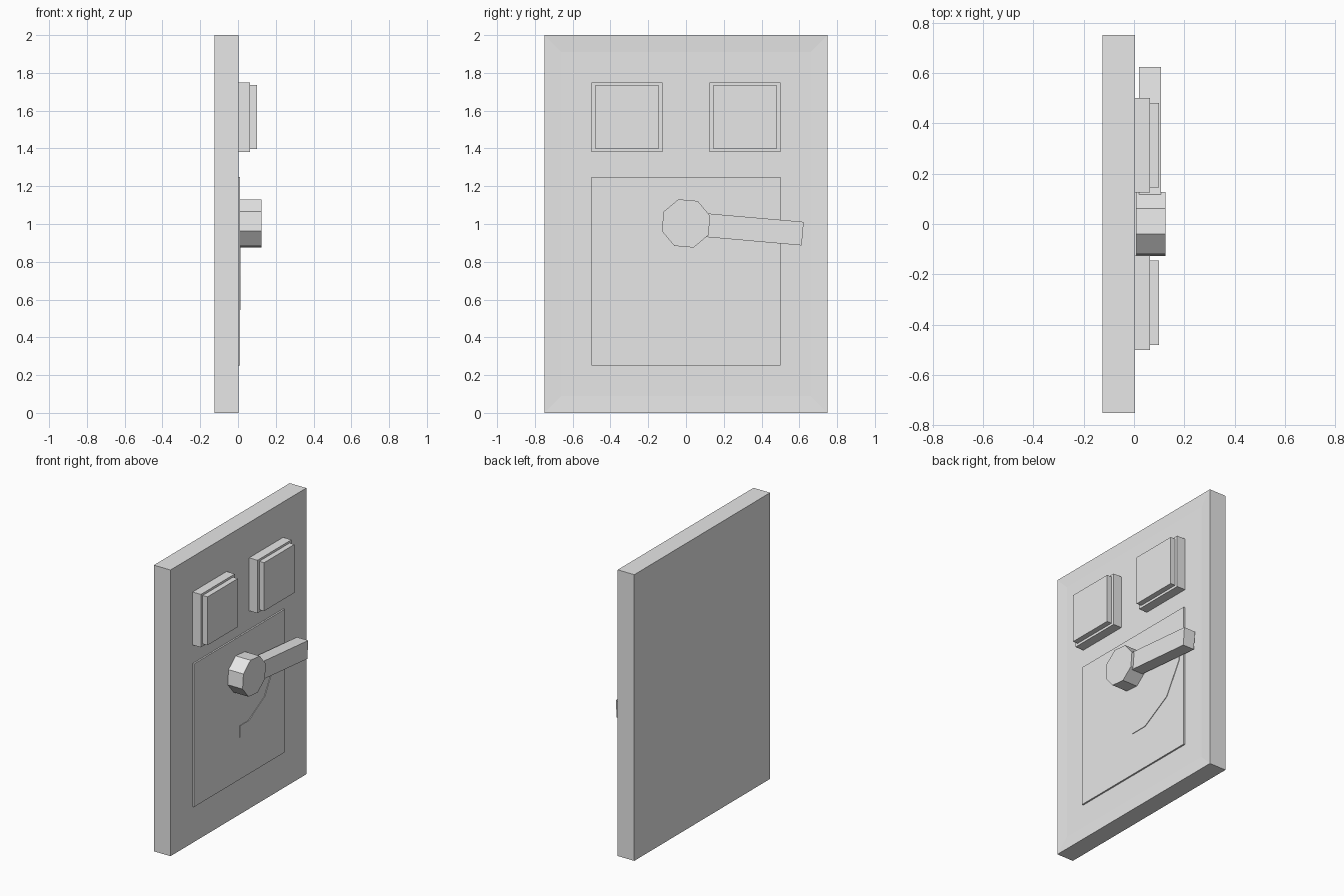
import bpy, bmesh
from math import sin, cos, radians
from mathutils import Matrix, Vector

if "Cube" in bpy.data.objects:
    bpy.data.objects.remove(bpy.data.objects["Cube"], do_unlink=True)

grey = bpy.data.materials.new("light_grey")
grey.use_nodes = True
COLOUR = (0.8, 0.8, 0.8, 1)
grey.diffuse_color = COLOUR
grey.node_tree.nodes["Principled BSDF"].inputs["Base Color"].default_value = COLOUR


def finish(name, bm):
    bmesh.ops.recalc_face_normals(bm, faces=bm.faces[:])
    mesh = bpy.data.meshes.new(name)
    bm.to_mesh(mesh)
    bm.free()
    mesh.materials.append(grey)
    obj = bpy.data.objects.new(name, mesh)
    bpy.context.collection.objects.link(obj)
    return obj


def prism(name, outline, x0, x1):
    """Extrude a (y, z) outline from x0 to x1."""
    bm = bmesh.new()
    face = bm.faces.new([bm.verts.new((x0, y, z)) for y, z in outline])
    new = bmesh.ops.extrude_face_region(bm, geom=[face])["geom"]
    verts = [v for v in new if isinstance(v, bmesh.types.BMVert)]
    bmesh.ops.translate(bm, verts=verts, vec=(x1 - x0, 0, 0))
    return finish(name, bm)


def rect(y0, y1, z0, z1):
    return [(y0, z0), (y1, z0), (y1, z1), (y0, z1)]


def polar(radius, degrees):
    a = radians(degrees)
    return radius * cos(a), PIVOT + radius * sin(a)


PIVOT, TILT = 1.003, -5
BACK, FRONT, RECESS = -0.125, 0.003, 0.004

# Slab with a shallow recess on both broad faces
slab = bmesh.new()
bmesh.ops.create_cube(slab, size=1)
bmesh.ops.scale(slab, vec=(FRONT - BACK, 1.5, 2), verts=slab.verts)
bmesh.ops.translate(slab, vec=((FRONT + BACK) / 2, 0, 1), verts=slab.verts)
slab.normal_update()
for face in [f for f in slab.faces if abs(f.normal.x) > 0.9]:
    inward = -face.normal * RECESS
    bmesh.ops.inset_region(slab, faces=[face], thickness=0.125)
    bmesh.ops.translate(slab, verts=face.verts[:], vec=inward)
finish("slab", slab)

# Raised lower panel
prism("lower_panel", rect(-0.5, 0.5, 0.25, 1.25), -0.002, 0.01)

# Pair of stepped square buttons
for side, start in (("right", -0.5), ("left", 0.125)):
    prism(side + "_button_base", rect(start, start + 0.375, 1.38, 1.75), -0.002, 0.063)
    prism(side + "_button_cap", rect(start + 0.02, start + 0.355, 1.397, 1.735), 0.06, 0.1)

# Curved guide strip under the lever
angles = (-75, -45, -15)
outer = [polar(0.475, a) for a in angles]
inner = [polar(0.39, a) for a in angles]
strip = [(0, outer[0][1])] + outer + [(outer[-1][0], 0.96), (inner[-1][0], 0.96)]
strip += inner[::-1] + [(0, inner[0][1])]
prism("guide_strip", strip, 0.008, 0.014)

# Octagonal hub and tilted lever arm
prism("lever_hub", [polar(0.134, 22.5 + TILT + 45 * i) for i in range(8)], 0.01, 0.125)
turn = Matrix.Rotation(radians(TILT), 2)
arm = [turn @ Vector(p) for p in rect(0.1, 0.62, -0.0625, 0.0625)]
prism("lever_arm", [(p.x, p.y + PIVOT) for p in arm], 0.02, 0.107)
